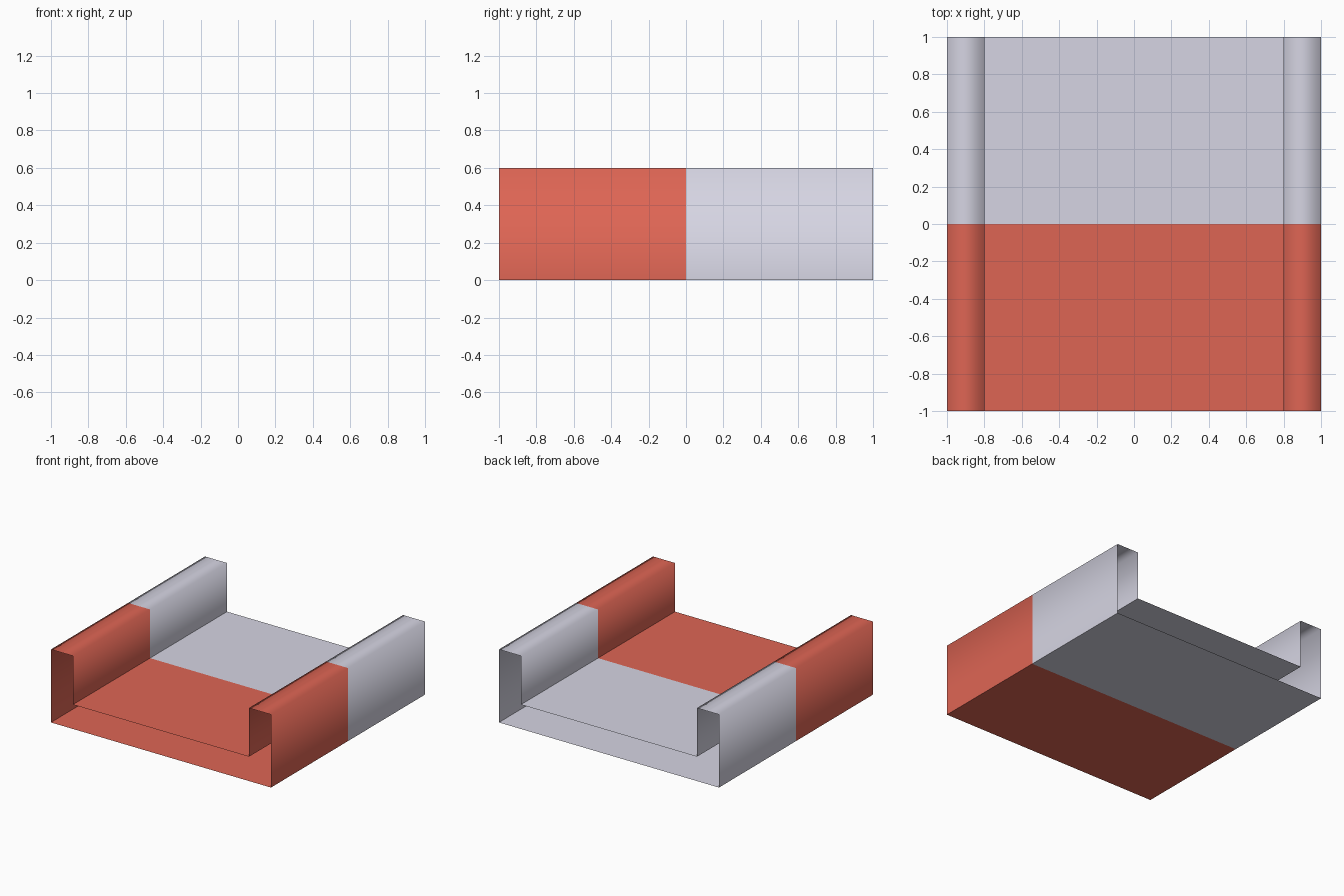
import bpy
import bmesh

cube = bpy.data.objects.get("Cube")
if cube:
    bpy.data.objects.remove(cube)


def srgb(r, g, b):
    """Convert 8-bit sRGB to a linear colour."""
    lin = [((c / 255 + 0.055) / 1.055) ** 2.4 for c in (r, g, b)]
    return (*lin, 1.0)


def make_material(name, color):
    mat = bpy.data.materials.new(name)
    mat.use_nodes = True
    mat.diffuse_color = color
    bsdf = mat.node_tree.nodes["Principled BSDF"]
    bsdf.inputs["Base Color"].default_value = color
    return mat


RED = make_material("warm red", srgb(222, 101, 84))
GREY = make_material("pale grey", srgb(214, 213, 227))

WIDTH, INNER, TOP, FLOOR = 1.0, 0.8, 0.6, 0.2
STATIONS = (-1.0, 0.0, 1.0)


def extrude_profile(name, profile, smooth=False):
    """Sweep an open (x, z) profile along y; front half red, back half grey."""
    bm = bmesh.new()
    rows = [[bm.verts.new((x, y, z)) for x, z in profile] for y in STATIONS]
    for index, (near, far) in enumerate(zip(rows, rows[1:])):
        for i in range(len(profile) - 1):
            face = bm.faces.new((near[i], near[i + 1], far[i + 1], far[i]))
            face.material_index = index
            face.smooth = smooth
    mesh = bpy.data.meshes.new(name)
    bm.to_mesh(mesh)
    bm.free()
    mesh.materials.append(RED)
    mesh.materials.append(GREY)
    obj = bpy.data.objects.new(name, mesh)
    bpy.context.collection.objects.link(obj)
    return obj


# Hollow deck: underside and floor, open at both ends
extrude_profile("underside", [(WIDTH, 0), (-WIDTH, 0)])
extrude_profile("floor", [(-INNER, FLOOR), (INNER, FLOOR)])

# Hollow side rails, shaded smoothly over their tops
extrude_profile("left_rail", [(INNER, FLOOR), (INNER, TOP), (WIDTH, TOP), (WIDTH, 0)], True)
extrude_profile("right_rail", [(-WIDTH, 0), (-WIDTH, TOP), (-INNER, TOP), (-INNER, FLOOR)], True)
